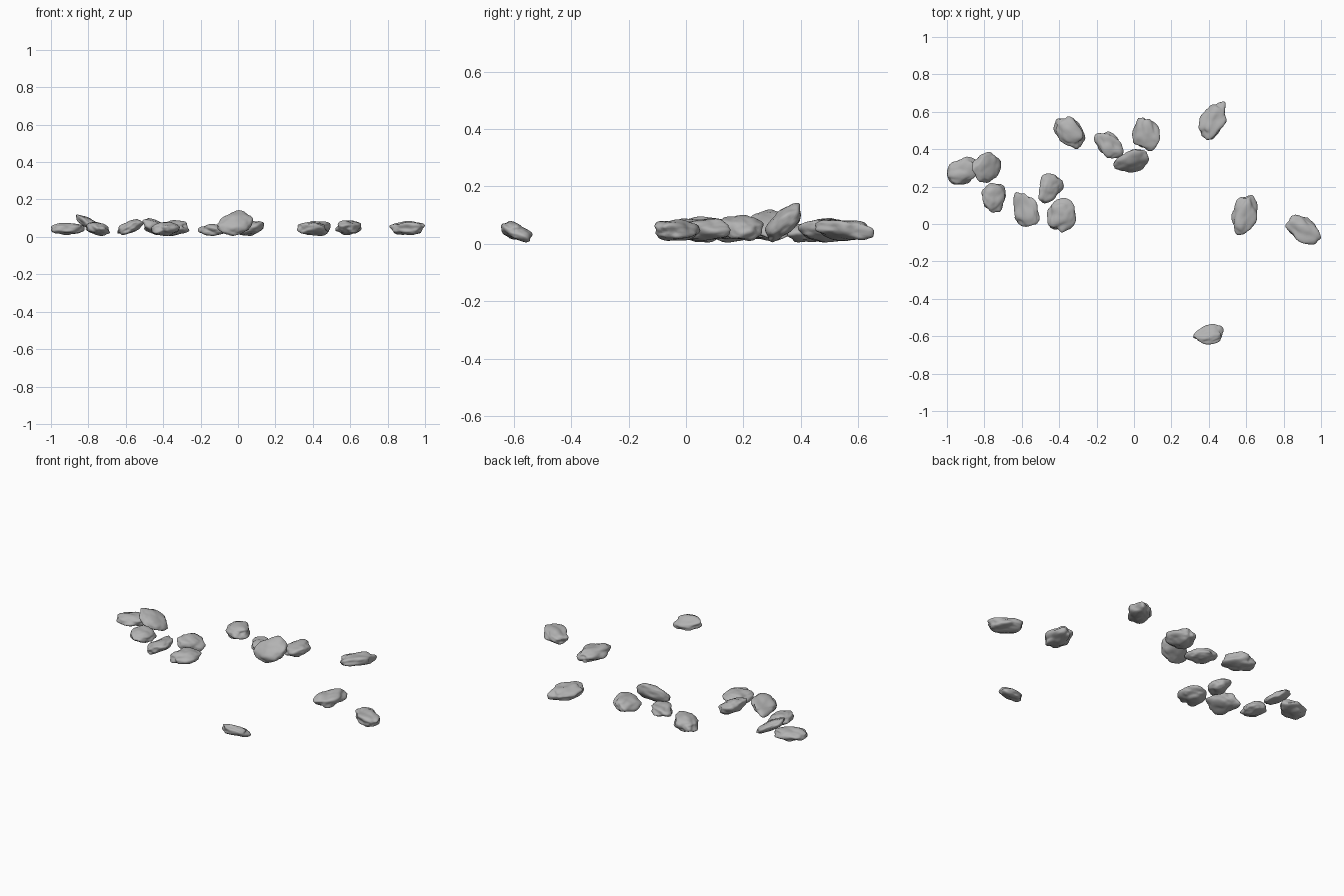
import bpy
import bmesh
import math
from mathutils import Vector, Matrix, noise

if "Cube" in bpy.data.objects:
    bpy.data.objects.remove(bpy.data.objects["Cube"], do_unlink=True)

# Stone material
stone_grey = bpy.data.materials.new("stone grey")
stone_grey.use_nodes = True
grey = (0.45, 0.45, 0.45, 1.0)
stone_grey.diffuse_color = grey
shader = stone_grey.node_tree.nodes["Principled BSDF"]
shader.inputs["Base Color"].default_value = grey
shader.inputs["Roughness"].default_value = 0.9


def pebble(name, low, high, yaw, width, taper=0.15, tilt=(0, 0), lumps=0.3):
    """Worn egg-shaped stone, narrow end towards yaw, fitted between two corners."""
    bm = bmesh.new()
    bmesh.ops.create_icosphere(bm, subdivisions=4, radius=1)
    seed = Vector((low[0] * 37, low[1] * 53, high[2] * 91))
    turn = Matrix.Rotation(math.radians(yaw), 3, "Z")
    for v in bm.verts:
        p = v.co.normalized()
        swell = 1 + lumps * noise.noise(p * 1.3 + seed) + 0.08 * noise.noise(p * 3 + seed)
        # Blunt the top and bottom so the stone lies flat
        flat_z = math.copysign(abs(p.z) ** 0.85, p.z) * 0.42
        narrow = width * (1 - taper * p.x)
        q = turn @ Vector((p.x, p.y * narrow, flat_z)) * swell
        # Lean against the ground or a neighbour
        q.z += tilt[0] * q.x + tilt[1] * q.y
        v.co = q
    # Fit to the wanted extents
    for axis in range(3):
        values = [v.co[axis] for v in bm.verts]
        start, span = min(values), max(values) - min(values)
        for v in bm.verts:
            v.co[axis] = low[axis] + (v.co[axis] - start) / span * (high[axis] - low[axis])
    centre = (Vector(low) + Vector(high)) / 2
    bmesh.ops.translate(bm, verts=bm.verts, vec=-centre)
    bmesh.ops.recalc_face_normals(bm, faces=bm.faces)
    for f in bm.faces:
        f.smooth = True
    mesh = bpy.data.meshes.new(name)
    bm.to_mesh(mesh)
    bm.free()
    mesh.materials.append(stone_grey)
    obj = bpy.data.objects.new(name, mesh)
    obj.location = centre
    bpy.context.collection.objects.link(obj)
    return obj


# Western cluster
pebble("west_flat_stone", (-1, .21, .01), (-.82, .36, .075), 20, .75, 0)
pebble("west_leaning_stone", (-.865, .22, .015), (-.71, .385, .12), 65, .85, 0, (-.6, 0), .2)
pebble("west_pointed_stone", (-.815, .06, .005), (-.685, .22, .08), -90, .8, .3, (-.2, 0))

# Middle cluster
pebble("middle_long_stone", (-.645, -.015, .01), (-.505, .17, .095), 105, .72, .2, (.4, 0))
pebble("middle_tall_stone", (-.51, .11, .01), (-.375, .27, .1), 250, .75, .2, (-.2, 0))
pebble("middle_low_stone", (-.465, -.045, .005), (-.31, .14, .08), 260, .8, .2)

# Back row
pebble("back_broad_stone", (-.43, .4, .005), (-.26, .575, .09), 135, .72, .1, (.1, 0))
pebble("back_low_stone", (-.215, .35, .005), (-.055, .495, .07), 130, .75, .1)
pebble("back_upright_stone", (-.11, .275, .005), (.08, .4, .143), 200, .7, .2, (0, .45), .2)
pebble("back_pointed_stone", (-.01, .39, .005), (.14, .57, .086), 95, .78, .3, (.15, 0))
pebble("back_long_stone", (.345, .45, .01), (.495, .655, .086), 65, .6, .1, (.1, -.15))

# Eastern and front outliers
pebble("east_long_stone", (.52, -.06, .01), (.66, .155, .088), 78, .6, .1)
pebble("east_end_stone", (.81, -.11, .01), (1, .05, .085), -35, .65, .1)
pebble("front_stone", (.315, -.645, .005), (.48, -.535, .08), 190, .6, .2, (0, -.35))
